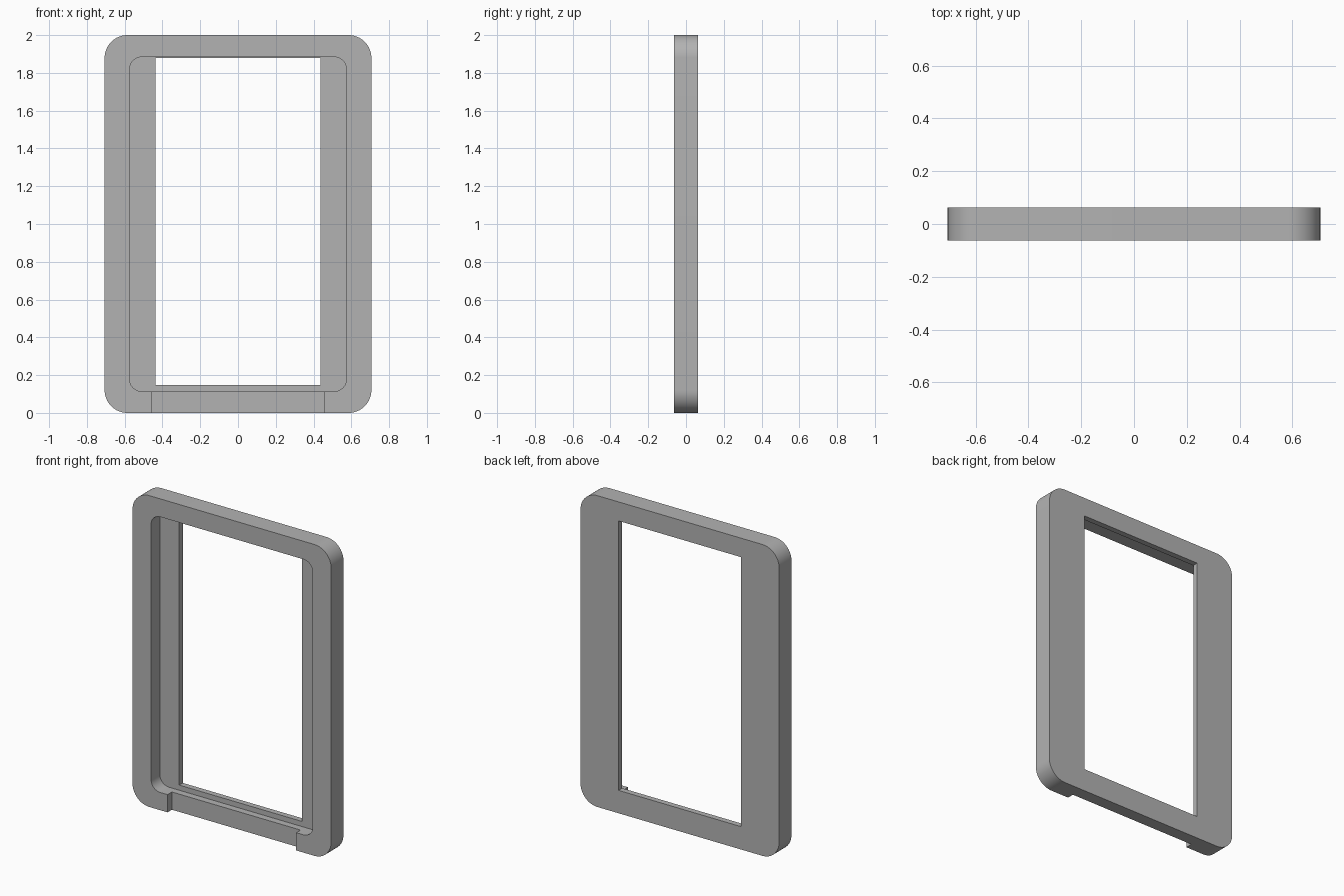
import bpy, bmesh, math

cube = bpy.data.objects.get("Cube")
if cube:
    bpy.data.objects.remove(cube, do_unlink=True)

grey = bpy.data.materials.new("mid_grey")
grey.use_nodes = True
grey.diffuse_color = (0.45, 0.45, 0.45, 1)
grey.node_tree.nodes["Principled BSDF"].inputs["Base Color"].default_value = (0.45, 0.45, 0.45, 1)


def slab(name, half_width, z0, z1, y0, y1, radius=0, steps=12):
    """Upright rectangle with rounded corners, extruded from y0 to y1."""
    points = []
    corners = [(1, 1, 0), (-1, 1, 90), (-1, -1, 180), (1, -1, 270)]
    for sx, sz, start in corners:
        cx = sx * (half_width - radius)
        cz = z1 - radius if sz > 0 else z0 + radius
        for i in range(steps + 1 if radius else 1):
            a = math.radians(start + 90 * i / steps)
            points.append((cx + radius * math.cos(a), y0, cz + radius * math.sin(a)))
    bm = bmesh.new()
    face = bm.faces.new([bm.verts.new(p) for p in points])
    ext = bmesh.ops.extrude_face_region(bm, geom=[face])
    moved = [v for v in ext["geom"] if isinstance(v, bmesh.types.BMVert)]
    bmesh.ops.translate(bm, verts=moved, vec=(0, y1 - y0, 0))
    bmesh.ops.recalc_face_normals(bm, faces=bm.faces[:])
    mesh = bpy.data.meshes.new(name)
    bm.to_mesh(mesh)
    bm.free()
    mesh.materials.append(grey)
    obj = bpy.data.objects.new(name, mesh)
    bpy.context.collection.objects.link(obj)
    return obj


# Outer body
HALF_DEPTH = 0.0625
frame = slab("frame", 0.706, 0, 2, -HALF_DEPTH, HALF_DEPTH, 0.12, 16)

# Front pocket, window opening and shallow notch in the bottom rail
cutters = [
    slab("pocket_cutter", 0.574, 0.114, 1.884, -0.2, 0.026, 0.065),
    slab("window_cutter", 0.436, 0.147, 1.878, -0.3, 0.3),
    slab("notch_cutter", 0.457, -0.1, 0.2, -0.25, -0.018),
]
bpy.context.view_layer.objects.active = frame
for cutter in cutters:
    mod = frame.modifiers.new(cutter.name, "BOOLEAN")
    mod.operation = "DIFFERENCE"
    mod.solver = "EXACT"
    mod.object = cutter
    bpy.ops.object.modifier_apply(modifier=mod.name)
    bpy.data.objects.remove(cutter, do_unlink=True)

# Smooth rounded corners, crisp edges elsewhere
bpy.ops.object.select_all(action="DESELECT")
frame.select_set(True)
bpy.ops.object.shade_smooth_by_angle(angle=math.radians(30))
